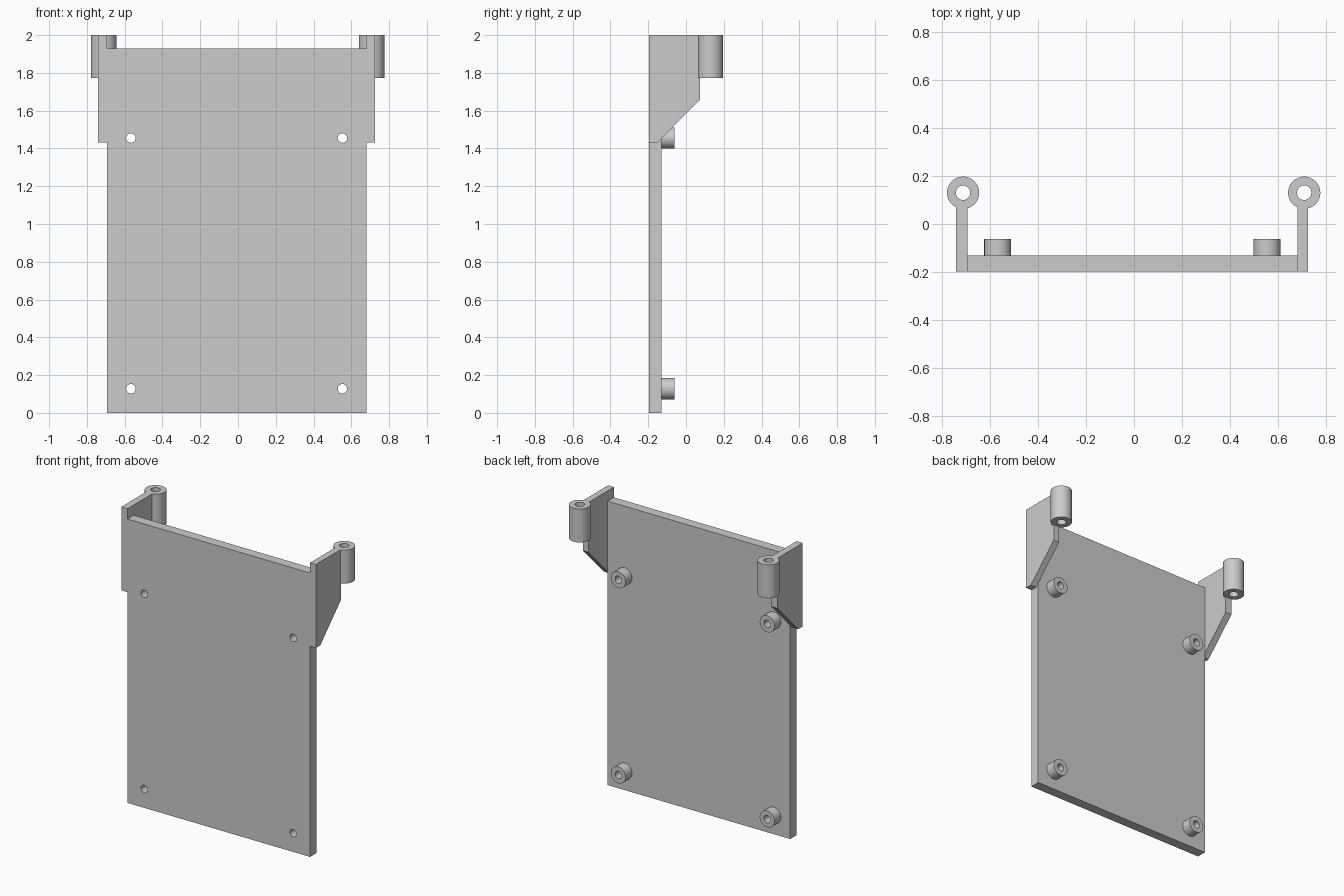
import bpy, bmesh, math
from mathutils import Matrix, Vector

cube = bpy.data.objects.get("Cube")
if cube:
    bpy.data.objects.remove(cube, do_unlink=True)

grey = bpy.data.materials.new("light grey plastic")
grey.use_nodes = True
colour = (0.6, 0.6, 0.6, 1)
grey.diffuse_color = colour
grey.node_tree.nodes["Principled BSDF"].inputs["Base Color"].default_value = colour


def finish(name, bm):
    bmesh.ops.recalc_face_normals(bm, faces=bm.faces)
    mesh = bpy.data.meshes.new(name)
    bm.to_mesh(mesh)
    bm.free()
    mesh.materials.append(grey)
    obj = bpy.data.objects.new(name, mesh)
    bpy.context.collection.objects.link(obj)
    return obj


def select(obj):
    bpy.ops.object.select_all(action='DESELECT')
    obj.select_set(True)
    bpy.context.view_layer.objects.active = obj


def prism(name, profile, x0, x1):
    """Extrude a (y, z) profile from x0 to x1."""
    bm = bmesh.new()
    face = bm.faces.new([bm.verts.new((x0, y, z)) for y, z in profile])
    out = bmesh.ops.extrude_face_region(bm, geom=[face])
    moved = [v for v in out["geom"] if isinstance(v, bmesh.types.BMVert)]
    bmesh.ops.translate(bm, verts=moved, vec=(x1 - x0, 0, 0))
    return finish(name, bm)


def tube(name, base, axis, length, outer, inner, sides=48):
    """Hollow cylinder rising from base along axis."""
    place = Matrix.Translation(base) @ Vector(axis).to_track_quat('Z', 'Y').to_matrix().to_4x4()
    bm = bmesh.new()
    rings = []
    for r, h in ((outer, 0), (outer, length), (inner, length), (inner, 0)):
        angles = [math.tau * i / sides for i in range(sides)]
        rings.append([bm.verts.new(place @ Vector((r * math.cos(a), r * math.sin(a), h)))
                      for a in angles])
    for k in range(4):
        a, b = rings[k], rings[(k + 1) % 4]
        for i in range(sides):
            j = (i + 1) % sides
            bm.faces.new((a[i], a[j], b[j], b[i]))
    obj = finish(name, bm)
    select(obj)
    bpy.ops.object.shade_smooth_by_angle(angle=math.radians(35))
    return obj


FRONT, BACK = -0.197, -0.13
LEFT, RIGHT = 0.68, -0.693
hole = 0.025

# Main panel
panel = prism("back_panel", [(FRONT, 0), (BACK, 0), (BACK, 1.93), (FRONT, 1.93)], RIGHT, LEFT)

# Standoffs with screw holes cut through the panel
for side, x in (("right", -0.567), ("left", 0.553)):
    for level, z in (("lower", 0.128), ("upper", 1.455)):
        tube(f"{level}_{side}_standoff", (x, BACK, z), (0, 1, 0), 0.068, 0.056, hole)
        bm = bmesh.new()
        bmesh.ops.create_cone(bm, cap_ends=True, segments=48, radius1=hole, radius2=hole, depth=0.3,
                              matrix=Matrix.Translation((x, FRONT, z)) @ Matrix.Rotation(math.pi / 2, 4, 'X'))
        cutter = finish("hole_cutter", bm)
        cutter.hide_render = True
        select(panel)
        cut = panel.modifiers.new("screw_hole", 'BOOLEAN')
        cut.operation, cut.solver, cut.object = 'DIFFERENCE', 'EXACT', cutter
        bpy.ops.object.modifier_apply(modifier=cut.name)
        bpy.data.objects.remove(cutter, do_unlink=True)
select(panel)
bpy.ops.object.shade_smooth_by_angle(angle=math.radians(35))

# Side brackets with hinge barrels
bracket = [(FRONT, 1.432), (-0.15, 1.432), (0.075, 1.66), (0.075, 2), (FRONT, 2)]
for side, x0, x1, centre in (("right", -0.74, RIGHT, -0.711), ("left", LEFT, 0.724, 0.708)):
    prism(f"{side}_bracket", bracket, x0, x1)
    tube(f"{side}_hinge_barrel", (centre, 0.13, 1.772), (0, 0, 1), 0.228, 0.067, 0.03)
